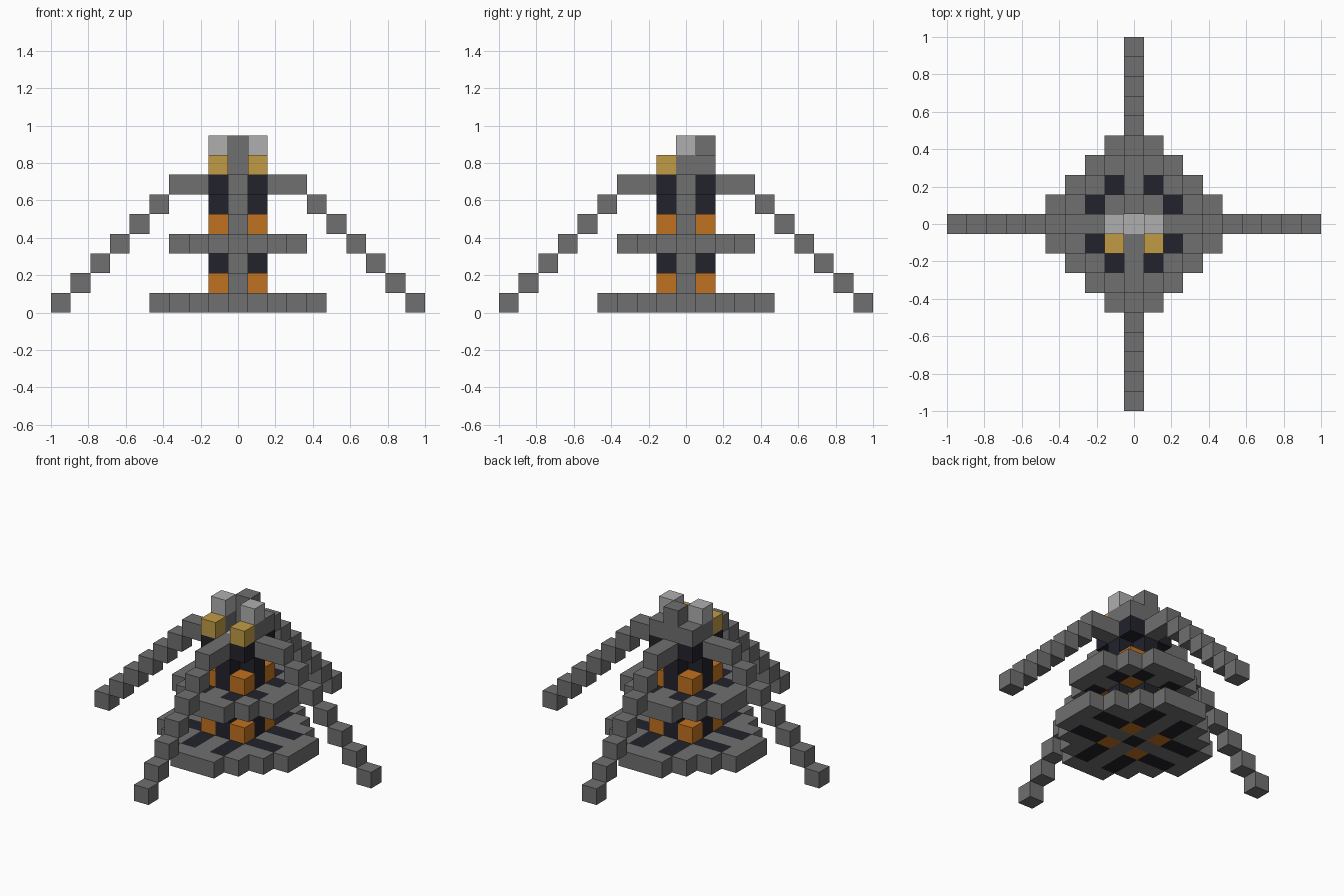
import bpy
import bmesh
from mathutils import Vector

cube = bpy.data.objects.get("Cube")
if cube:
    bpy.data.objects.remove(cube, do_unlink=True)

S = 2 / 19  # block size


def material(name, rgb):
    m = bpy.data.materials.new(name)
    m.use_nodes = True
    m.diffuse_color = (*rgb, 1)
    m.node_tree.nodes["Principled BSDF"].inputs["Base Color"].default_value = (*rgb, 1)
    return m


STONE = material("grey stone", (0.16, 0.16, 0.16))
PALE = material("pale stone", (0.43, 0.43, 0.43))
DARK = material("dark stone", (0.016, 0.016, 0.025))
ORANGE = material("glowing orange", (0.53, 0.165, 0.014))
GOLD = material("gold", (0.53, 0.33, 0.06))

AXES = [Vector(v) for v in ((1, 0, 0), (0, 1, 0), (0, 0, 1))]


def blocks(name, cells):
    """Join unit blocks into one solid; cells maps (x, y, layer) to a material."""
    bm = bmesh.new()
    mats = list(dict.fromkeys(cells.values()))
    for cell, mat in cells.items():
        centre = Vector(cell) + Vector((0, 0, 0.5))
        for i in range(3):
            for sign in (-1, 1):
                n = AXES[i] * sign
                if tuple(int(a + b) for a, b in zip(cell, n)) in cells:
                    continue
                u = AXES[(i + 1) % 3] / 2
                v = AXES[(i + 2) % 3] / 2 * sign
                mid = centre + n / 2
                corners = (mid - u - v, mid + u - v, mid + u + v, mid - u + v)
                face = bm.faces.new([bm.verts.new(c * S) for c in corners])
                face.material_index = mats.index(mat)
    bmesh.ops.remove_doubles(bm, verts=bm.verts, dist=S / 100)
    mesh = bpy.data.meshes.new(name)
    bm.to_mesh(mesh)
    bm.free()
    for m in mats:
        mesh.materials.append(m)
    obj = bpy.data.objects.new(name, mesh)
    bpy.context.collection.objects.link(obj)
    return obj


def fill(cells, mat):
    return {c: mat for c in cells}


def inlay(x, y):
    """Floor pattern: orange corners, dark strips running outwards."""
    a, b = sorted((abs(x), abs(y)))
    if (a, b) == (1, 1):
        return ORANGE
    if (a, b) == (0, 0) or (a == 1 and b in (2, 3)):
        return DARK
    return STONE


def disc(name, radius, layer, inlay_reach):
    cells = {}
    for x in range(-radius, radius + 1):
        for y in range(-radius, radius + 1):
            if abs(x) + abs(y) <= radius + 1:
                inside = max(abs(x), abs(y)) <= inlay_reach
                cells[x, y, layer] = inlay(x, y) if inside else STONE
    blocks(name, cells)


CORNERS = [(x, y) for x in (-1, 1) for y in (-1, 1)]
PLUS = [(0, 0), (1, 0), (-1, 0), (0, 1), (0, -1)]

# Round stepped floors
disc("base_floor", 4, 0, 3)
disc("middle_floor", 3, 3, 2)

# Dark core and orange lamps above each floor
for level, z in (("lower", 1), ("upper", 4)):
    blocks(level + "_core", fill([(x, y, z + k) for x, y in PLUS for k in (0, 1)], DARK))
    for i, (x, y) in enumerate(CORNERS):
        blocks(f"{level}_lamp_{i + 1}", {(x, y, z): ORANGE})

# Four stepped legs with a level stretch at the top
for side, (dx, dy) in {"left": (1, 0), "right": (-1, 0),
                       "back": (0, 1), "front": (0, -1)}.items():
    steps = [(dx * r, dy * r, min(6, 9 - r)) for r in range(1, 10)]
    blocks(side + "_leg", fill(steps, STONE))

# Platform under the chair
for i, (x, y) in enumerate(CORNERS):
    blocks(f"platform_corner_{i + 1}", {(x, y, 6): DARK})
blocks("seat", {(0, 0, 6): PALE})

# Chair surround, back and arms
surround = [(x, y, 7) for x in (-1, 0, 1) for y in (0, 1) if (x, y) != (0, 0)]
blocks("chair_surround", fill(surround + [(0, 1, 8)], STONE))
for side, x in (("left", 1), ("right", -1)):
    blocks(side + "_armrest", {(x, 0, 8): PALE})
    blocks(side + "_gold_block", {(x, -1, 7): GOLD})
